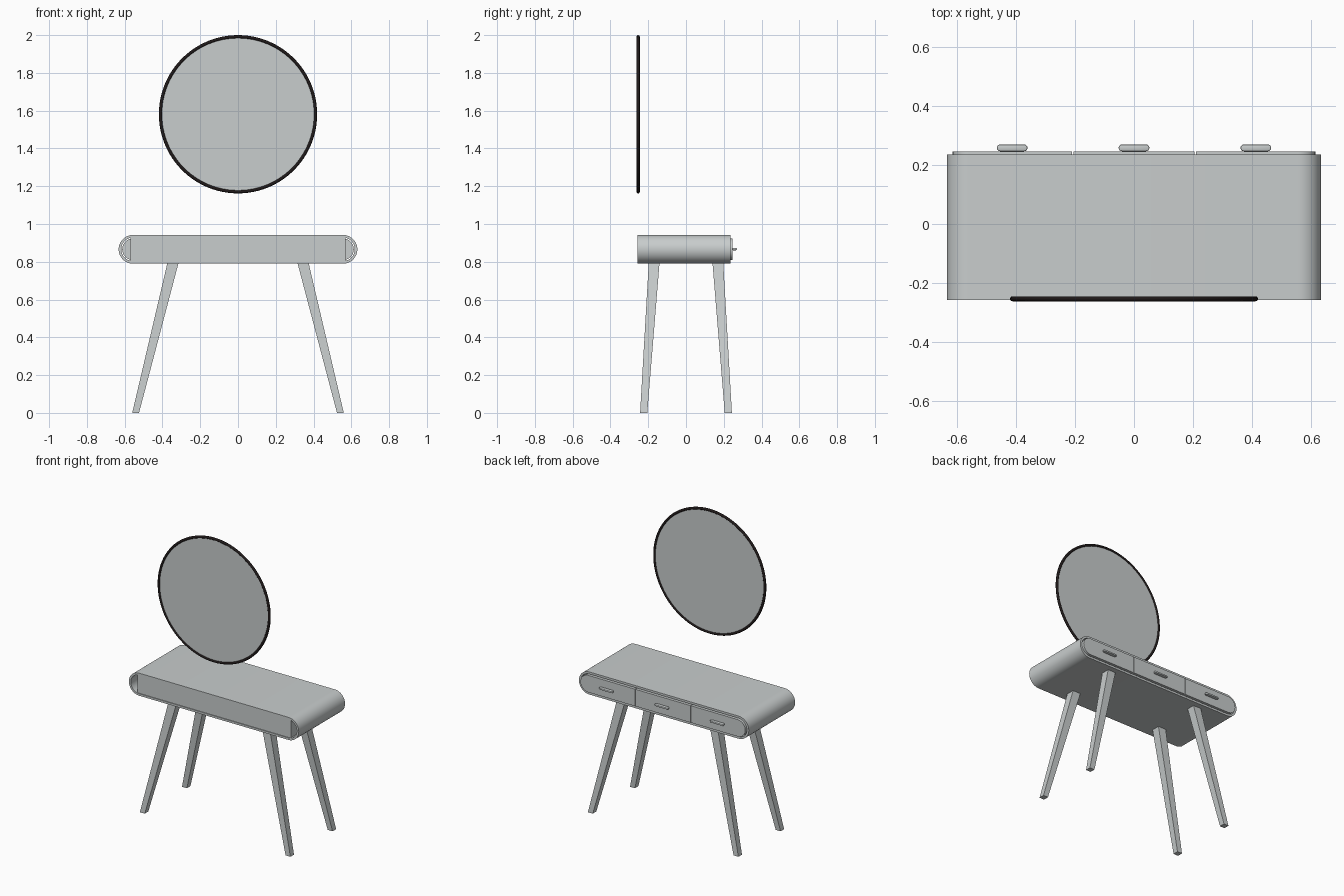
import bpy, bmesh, math
from mathutils import Matrix

if "Cube" in bpy.data.objects:
    bpy.data.objects.remove(bpy.data.objects["Cube"])


def material(name, col):
    m = bpy.data.materials.new(name)
    m.diffuse_color = (*col, 1)
    m.use_nodes = True
    m.node_tree.nodes["Principled BSDF"].inputs["Base Color"].default_value = m.diffuse_color
    return m


GREY = material("pale_grey", (0.58, 0.61, 0.61))
BLACK = material("dark_frame", (0.014, 0.010, 0.010))
ZC = 0.866  # centre height of the cabinet


def finish(bm, name, mat, smooth=True):
    bmesh.ops.recalc_face_normals(bm, faces=bm.faces)
    me = bpy.data.meshes.new(name)
    bm.to_mesh(me)
    bm.free()
    ob = bpy.data.objects.new(name, me)
    bpy.context.collection.objects.link(ob)
    me.materials.append(mat)
    if smooth:
        bpy.context.view_layer.objects.active = ob
        ob.select_set(True)
        bpy.ops.object.shade_smooth_by_angle(angle=math.radians(35))
        ob.select_set(False)
    return ob


def stadium(hw, r, n=20):
    """Closed outline with half width hw and end radius r."""
    pts = []
    for cx, a0 in ((hw - r, -math.pi / 2), (r - hw, math.pi / 2)):
        for i in range(n + 1):
            a = a0 + math.pi * i / n
            pts.append((cx + r * math.cos(a), r * math.sin(a)))
    return pts


def prism(bm, pts, y0, y1):
    """Extrude an xz outline along y."""
    f = bm.faces.new([bm.verts.new((x, y0, z)) for x, z in pts])
    g = bmesh.ops.extrude_face_region(bm, geom=[f])["geom"]
    vs = [v for v in g if isinstance(v, bmesh.types.BMVert)]
    bmesh.ops.translate(bm, verts=vs, vec=(0, y1 - y0, 0))


def box(name, x0, x1, y0, y1, z0, z1):
    bm = bmesh.new()
    prism(bm, [(x0, z0), (x1, z0), (x1, z1), (x0, z1)], y0, y1)
    return finish(bm, name, GREY, False)


# Cabinet shell: stadium tube open at both ends
bm = bmesh.new()
rings = []
for hw, r, y in ((0.632, 0.076, -0.257), (0.632, 0.076, 0.235),
                 (0.618, 0.062, 0.235), (0.618, 0.062, -0.257)):
    rings.append([bm.verts.new((x, y, ZC + z)) for x, z in stadium(hw, r)])
for k in range(4):
    a, b = rings[k], rings[(k + 1) % 4]
    for i in range(len(a)):
        j = (i + 1) % len(a)
        bm.faces.new((a[i], a[j], b[j], b[i]))
finish(bm, "cabinet_shell", GREY)

# Drawer boxes filling the shell
box("drawer_boxes", -0.57, 0.57, -0.252, 0.222, ZC - 0.0625, ZC + 0.0625)

# Drawer fronts: a stadium plate split in three
for name, lo, hi in (("left", -9, -0.209), ("middle", -0.205, 0.205), ("right", 0.209, 9)):
    bm = bmesh.new()
    prism(bm, [(x, z + ZC) for x, z in stadium(0.613, 0.057)], 0.222, 0.246)
    for cut, d in ((lo, -1), (hi, 1)):
        if abs(cut) < 1:
            r = bmesh.ops.bisect_plane(bm, geom=bm.verts[:] + bm.edges[:] + bm.faces[:],
                                       plane_co=(cut, 0, 0), plane_no=(d, 0, 0), clear_outer=True)
            es = [e for e in r["geom_cut"] if isinstance(e, bmesh.types.BMEdge)]
            bmesh.ops.holes_fill(bm, edges=es)
    finish(bm, "drawer_front_" + name, GREY)

# Handles: slim rounded horizontal tabs
for name, x in (("left", -0.412), ("middle", 0), ("right", 0.412)):
    bm = bmesh.new()
    prism(bm, stadium(0.052, 0.0115, 8), -0.006, 0.006)
    bmesh.ops.rotate(bm, verts=bm.verts, matrix=Matrix.Rotation(math.pi / 2, 3, 'X'))
    bmesh.ops.translate(bm, verts=bm.verts, vec=(x, 0.2575, ZC + 0.001))
    es = [e for e in bm.edges if abs(e.verts[0].co.z - e.verts[1].co.z) < 1e-5]
    bmesh.ops.bevel(bm, geom=es, offset=0.004, segments=2, profile=0.5, affect='EDGES')
    finish(bm, "handle_" + name, GREY)

# Splayed tapered legs
for sx in (-1, 1):
    for sy in (-1, 1):
        bm = bmesh.new()
        loops = []
        for xa, xb, ya, yb, z in ((0.524, 0.56, 0.205, 0.243, 0), (0.314, 0.373, 0.14, 0.197, 0.797)):
            loops.append([bm.verts.new((sx * x, sy * y, z)) for x, y in
                          ((xa, ya), (xb, ya), (xb, yb), (xa, yb))])
        a, b = loops
        bm.faces.new(a)
        bm.faces.new(b)
        for i in range(4):
            j = (i + 1) % 4
            bm.faces.new((a[i], a[j], b[j], b[i]))
        finish(bm, f"leg_{'front' if sy < 0 else 'back'}_{'left' if sx < 0 else 'right'}", GREY, False)

# Round mirror glass
bm = bmesh.new()
prism(bm, [(0.412 * math.cos(math.tau * i / 96), 1.581 + 0.412 * math.sin(math.tau * i / 96))
           for i in range(96)], -0.256, -0.250)
finish(bm, "mirror_glass", GREY)

# Mirror frame: thin round ring
bpy.ops.mesh.primitive_torus_add(major_radius=0.4105, minor_radius=0.0085, major_segments=96,
                                 minor_segments=12, location=(0, -0.253, 1.581),
                                 rotation=(math.pi / 2, 0, 0))
ring = bpy.context.object
ring.name = "mirror_frame"
ring.data.materials.append(BLACK)
bpy.ops.object.shade_smooth()
